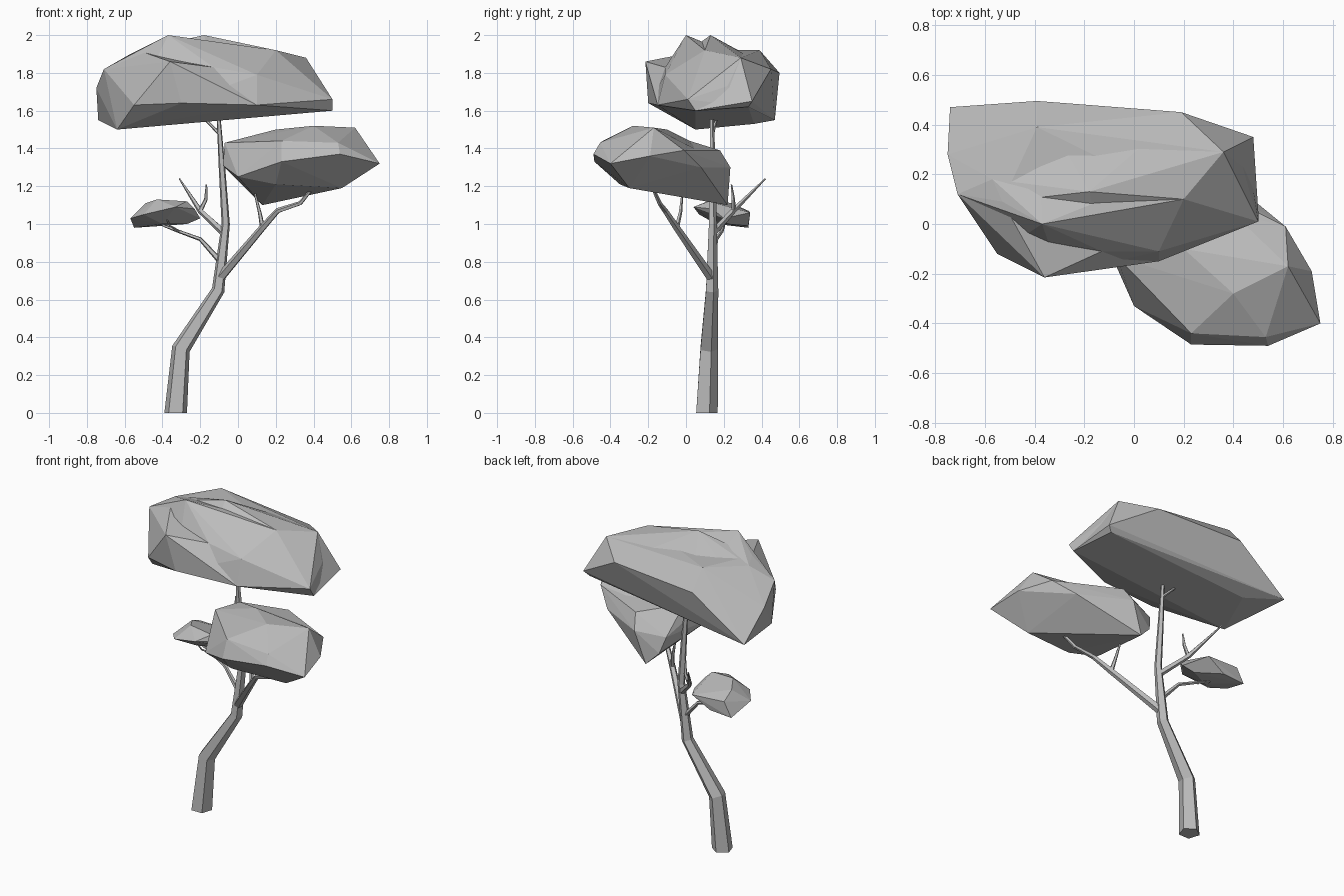
import bpy
import bmesh
from math import cos, sin, pi, tau
from mathutils import Vector

default_cube = bpy.data.objects.get("Cube")
if default_cube:
    bpy.data.objects.remove(default_cube, do_unlink=True)

# One plain grey for the whole tree
grey = bpy.data.materials.new("plain grey")
grey.use_nodes = True
grey.diffuse_color = (0.5, 0.5, 0.5, 1)
grey.node_tree.nodes["Principled BSDF"].inputs["Base Color"].default_value = grey.diffuse_color


def finish(name, bm):
    """Turn a bmesh into a flat shaded, named object."""
    bmesh.ops.recalc_face_normals(bm, faces=bm.faces)
    mesh = bpy.data.meshes.new(name)
    bm.to_mesh(mesh)
    bm.free()
    mesh.materials.append(grey)
    obj = bpy.data.objects.new(name, mesh)
    bpy.context.collection.objects.link(obj)
    return obj


def limb(name, path, upright_start=False, sides=5):
    """Loft a tapering five-sided limb along (x, y, z, radius) stations."""
    bm = bmesh.new()
    up = Vector((0, 0, 1))
    points = [Vector(station[:3]) for station in path]
    rings = []
    for i, point in enumerate(points):
        before = points[max(i - 1, 0)]
        after = points[min(i + 1, len(points) - 1)]
        direction = up if upright_start and i == 0 else after - before
        turn = up.rotation_difference(direction)
        radius = path[i][3]
        ring = []
        for k in range(sides):
            angle = pi / 2 + tau * k / sides
            offset = Vector((cos(angle), sin(angle), 0)) * radius
            ring.append(bm.verts.new(point + turn @ offset))
        rings.append(ring)
    for lower, upper in zip(rings, rings[1:]):
        for k in range(sides):
            n = (k + 1) % sides
            bm.faces.new((lower[k], lower[n], upper[n], upper[k]))
    bm.faces.new(rings[0][::-1])
    bm.faces.new(rings[-1])
    return finish(name, bm)


def canopy(name, core, lobes):
    """Wrap a leaf mass: each lobe is the core pulled out to its own peaks."""
    bm = bmesh.new()
    for peaks in lobes:
        verts = [bm.verts.new(corner) for corner in core + peaks]
        hull = bmesh.ops.convex_hull(bm, input=verts)
        loose = {v for key in ("geom_interior", "geom_unused") for v in hull[key]
                 if isinstance(v, bmesh.types.BMVert)}
        bmesh.ops.delete(bm, geom=list(loose), context="VERTS")
    bmesh.ops.dissolve_limit(bm, angle_limit=0.05, verts=bm.verts, edges=bm.edges)
    return finish(name, bm)


# Trunk, bending twice on its way up
limb("trunk", [
    (-.33, .105, 0, .063), (-.302, .118, .34, .051), (-.105, .135, .65, .036),
    (-.065, .14, 1, .023), (-.085, .14, 1.3, .018), (-.105, .135, 1.6, .01),
], upright_start=True)

# Front limb carrying the middle canopy
limb("front_branch", [
    (-.09, .13, .72, .026), (.13, -.05, .98, .019), (.21, -.11, 1.07, .015),
    (.33, -.14, 1.11, .012), (.42, -.19, 1.22, .007),
])
limb("front_twig", [
    (.13, -.05, .98, .014), (.115, -.03, 1.06, .01), (.09, -.02, 1.16, .006),
])

# Bare forked limb at the back
limb("back_branch", [
    (-.07, .14, .95, .02), (-.2, .25, 1.07, .015), (-.31, .42, 1.24, .004),
])
limb("back_twig", [
    (-.2, .25, 1.07, .013), (-.17, .25, 1.13, .01), (-.167, .24, 1.21, .004),
])

# Thin limb carrying the small canopy
limb("side_branch", [
    (-.1, .14, .81, .016), (-.2, .16, .92, .011), (-.31, .19, .96, .009),
    (-.39, .2, .99, .007), (-.45, .2, 1.03, .004),
])
limb("side_twig", [
    (-.31, .19, .96, .007), (-.36, .15, .99, .005), (-.38, .13, 1.03, .004),
])

# Little fork just under the crown
limb("crown_twig", [
    (-.1, .14, 1.48, .01), (-.17, .16, 1.55, .007), (-.22, .17, 1.6, .004),
])

# Upper canopy: a front lobe below three crests that share shoulders
shoulders = [(.2, .1, 1.92), (.36, .29, 1.88), (-.48, .28, 1.88),
             (.1, -.11, 1.79), (.44, .22, 1.73)]
tip = [(.5, .01, 1.66)]
canopy("upper_canopy", [
    # rim
    (-.53, .09, 1.92), (-.57, .18, 1.9), (-.13, -.11, 1.83),
    (-.74, .47, 1.55), (-.75, .28, 1.72), (-.71, .12, 1.82), (-.39, .495, 1.8),
    (-.14, .47, 1.79), (.19, .45, 1.82), (.1, -.15, 1.63), (-.55, -.12, 1.63),
    # underside
    (-.3, -.2, 1.64), (-.64, .05, 1.5), (-.52, .36, 1.53), (-.08, .1, 1.58),
    (.27, .3, 1.6), (.5, .05, 1.6), (.45, .33, 1.62),
], [
    [(-.36, -.215, 1.86)],
    shoulders + tip + [(-.37, 0, 2)],
    shoulders + tip + [(-.18, .13, 2)],
    shoulders + [(-.39, .39, 1.92), (.48, .35, 1.65)],
])

# Middle canopy: broad front lobe and a small back one
canopy("middle_canopy", [
    (-.07, -.13, 1.43), (0, .02, 1.44), (.23, .1, 1.38),
    (.75, -.4, 1.32), (.715, -.19, 1.36), (.61, -.01, 1.39), (.5, .08, 1.3),
    (.54, -.49, 1.37), (.23, -.485, 1.33), (.23, -.44, 1.44), (.53, -.455, 1.43),
    (0, -.33, 1.25), (-.08, -.15, 1.31), (.02, .17, 1.28), (.05, .2, 1.18),
    (.2, .235, 1.3), (.13, .22, 1.1), (.2, -.35, 1.21), (.55, -.3, 1.19),
], [
    [(.62, -.17, 1.51), (.4, -.28, 1.52), (.2, -.1, 1.5)],
    [(.23, .18, 1.39)],
])

# Small canopy: a single lobe
canopy("small_canopy", [
    (-.57, .16, 1.03), (-.5, .33, 1.07), (-.28, .34, 1.06), (-.2, .2, 1.03),
    (-.23, .14, 1.08), (-.33, .04, 1.09), (-.5, .07, 1.05),
    (-.55, .33, .98), (-.4, .33, .99), (-.4, .16, 1), (-.27, .22, 1),
], [
    [(-.43, .14, 1.13), (-.27, .12, 1.12), (-.49, .24, 1.11)],
])
